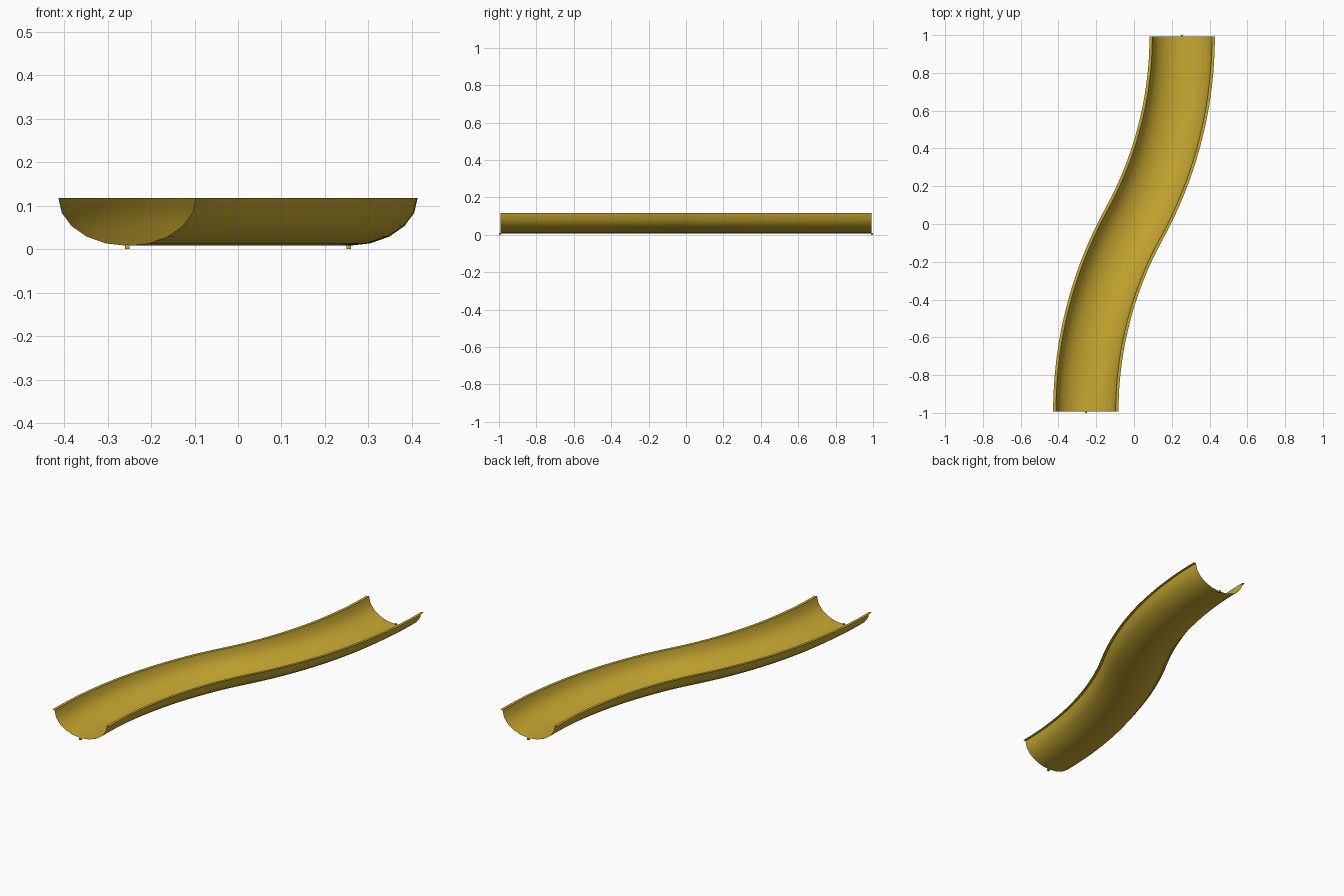
import bpy, bmesh, math

if "Cube" in bpy.data.objects:
    bpy.data.objects.remove(bpy.data.objects["Cube"])

# one flat colour
mat = bpy.data.materials.new("mustard yellow")
mat.diffuse_color = (0.578, 0.392, 0.03, 1)
mat.use_nodes = True
mat.node_tree.nodes["Principled BSDF"].inputs["Base Color"].default_value = mat.diffuse_color

END_X, END_Y = 0.255, 0.993      # centreline end points are (-x,-y) and (x,y)
HALF_W, DEPTH, RIM_Z, LIP = 0.158, 0.11, 0.1175, 0.015
SWEEP = 2 * math.atan2(END_X, END_Y)
RADIUS = END_Y / math.sin(SWEEP)
STEPS = 24                       # sections per bend


def add_object(name, bm, smooth=False):
    mesh = bpy.data.meshes.new(name)
    bm.to_mesh(mesh)
    bm.free()
    mesh.materials.append(mat)
    ob = bpy.data.objects.new(name, mesh)
    bpy.context.collection.objects.link(ob)
    if smooth:
        bpy.context.view_layer.objects.active = ob
        ob.select_set(True)
        bpy.ops.object.shade_smooth_by_angle(angle=math.radians(40))
        ob.select_set(False)


# S-shaped centreline: two mirrored arcs, stored as (x, y, heading)
path = []
for i in range(STEPS + 1):
    a = SWEEP * i / STEPS
    path.append((-END_X + RADIUS * (1 - math.cos(a)), -END_Y + RADIUS * math.sin(a), a))
path += [(-x, -y, a) for x, y, a in reversed(path[:-1])]

# cross-section: half ellipse with a thin flat lip on each side
profile = [(-HALF_W - LIP, RIM_Z)]
for i in range(11):
    t = math.pi * i / 10
    profile.append((-HALF_W * math.cos(t), RIM_Z - DEPTH * math.sin(t)))
profile.append((HALF_W + LIP, RIM_Z))

# slide trough: open sheet swept along the path
bm = bmesh.new()
rows = [[bm.verts.new((x + u * math.cos(a), y - u * math.sin(a), z)) for u, z in profile]
        for x, y, a in path]
for r0, r1 in zip(rows, rows[1:]):
    for j in range(len(profile) - 1):
        bm.faces.new((r0[j], r0[j + 1], r1[j + 1], r1[j]))
add_object("slide_trough", bm, True)

# tiny connector peg under each end
for name, s in (("front_peg", -1), ("back_peg", 1)):
    bm = bmesh.new()
    bmesh.ops.create_cube(bm, size=0.01)
    bmesh.ops.translate(bm, verts=bm.verts, vec=(s * END_X, s * 0.995, 0.005))
    add_object(name, bm)
